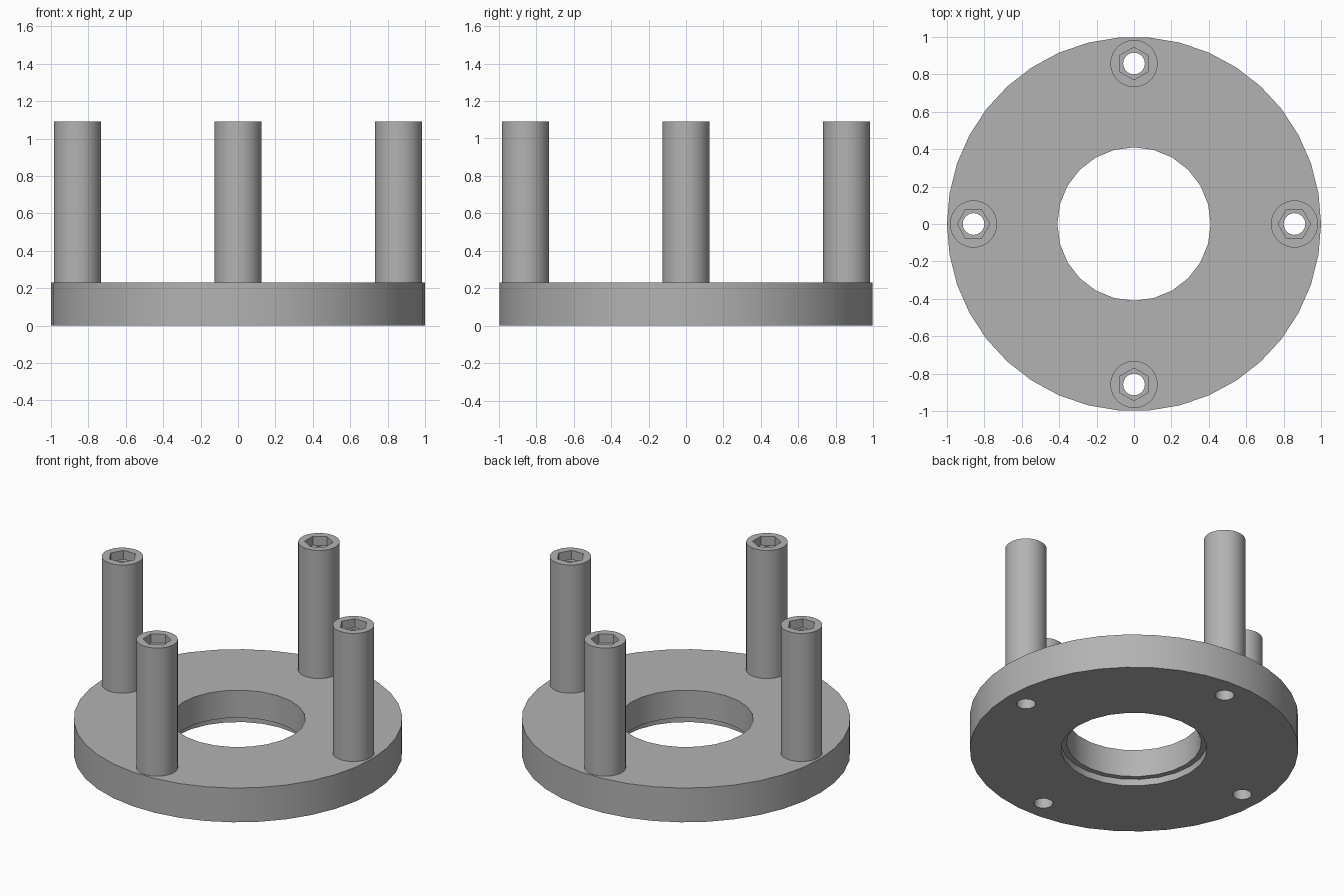
import bpy
import math

cube = bpy.data.objects.get("Cube")
if cube:
    bpy.data.objects.remove(cube, do_unlink=True)

PLATE_TOP, POST_TOP = 0.23, 1.09
POST_RADIUS, POST_OFFSET = 0.126, 0.858
HOLE_RADIUS = 0.058

metal = bpy.data.materials.new("plain grey")
metal.use_nodes = True
grey = (0.45, 0.45, 0.45, 1)
metal.diffuse_color = grey
metal.node_tree.nodes["Principled BSDF"].inputs["Base Color"].default_value = grey


def cylinder(name, radius, bottom, top, sides, x=0, y=0, turn=0):
    """Upright prism whose first corner points along the turn angle."""
    bpy.ops.mesh.primitive_cylinder_add(
        vertices=sides, radius=radius, depth=top - bottom,
        location=(x, y, (bottom + top) / 2), rotation=(0, 0, turn - math.pi / 2))
    obj = bpy.context.object
    obj.name = name
    obj.data.materials.append(metal)
    return obj


def cut(target, cutters):
    """Subtract each cutter, then remove it."""
    for cutter in cutters:
        mod = target.modifiers.new("cut", "BOOLEAN")
        mod.operation, mod.solver, mod.object = "DIFFERENCE", "EXACT", cutter
        bpy.context.view_layer.objects.active = target
        bpy.ops.object.modifier_apply(modifier=mod.name)
        bpy.data.objects.remove(cutter, do_unlink=True)


def smooth(obj):
    bpy.ops.object.select_all(action="DESELECT")
    obj.select_set(True)
    bpy.context.view_layer.objects.active = obj
    bpy.ops.object.shade_smooth_by_angle(angle=math.radians(30))


# Round base plate with a central bore and a shallow recess underneath
plate = cylinder("base_plate", 1, 0, PLATE_TOP, 38)
cut(plate, [cylinder("bore", 0.41, -0.1, 0.4, 24),
            cylinder("recess", 0.445, -0.1, 0.045, 24)])

# Four hollow posts, each with a hexagonal socket in its top
for i, side in enumerate(("left", "back", "right", "front")):
    turn = i * math.pi / 2
    spot = dict(x=POST_OFFSET * math.cos(turn), y=POST_OFFSET * math.sin(turn), turn=turn)
    post = cylinder(side + "_post", POST_RADIUS, PLATE_TOP, POST_TOP, 40, **spot)
    cut(post, [cylinder("post_hole", HOLE_RADIUS, 0, 1.3, 24, **spot),
               cylinder("socket", 0.087, POST_TOP - 0.06, 1.3, 6, **spot)])
    cut(plate, [cylinder("plate_hole", HOLE_RADIUS, -0.1, 0.4, 24, **spot)])
    smooth(post)

smooth(plate)
